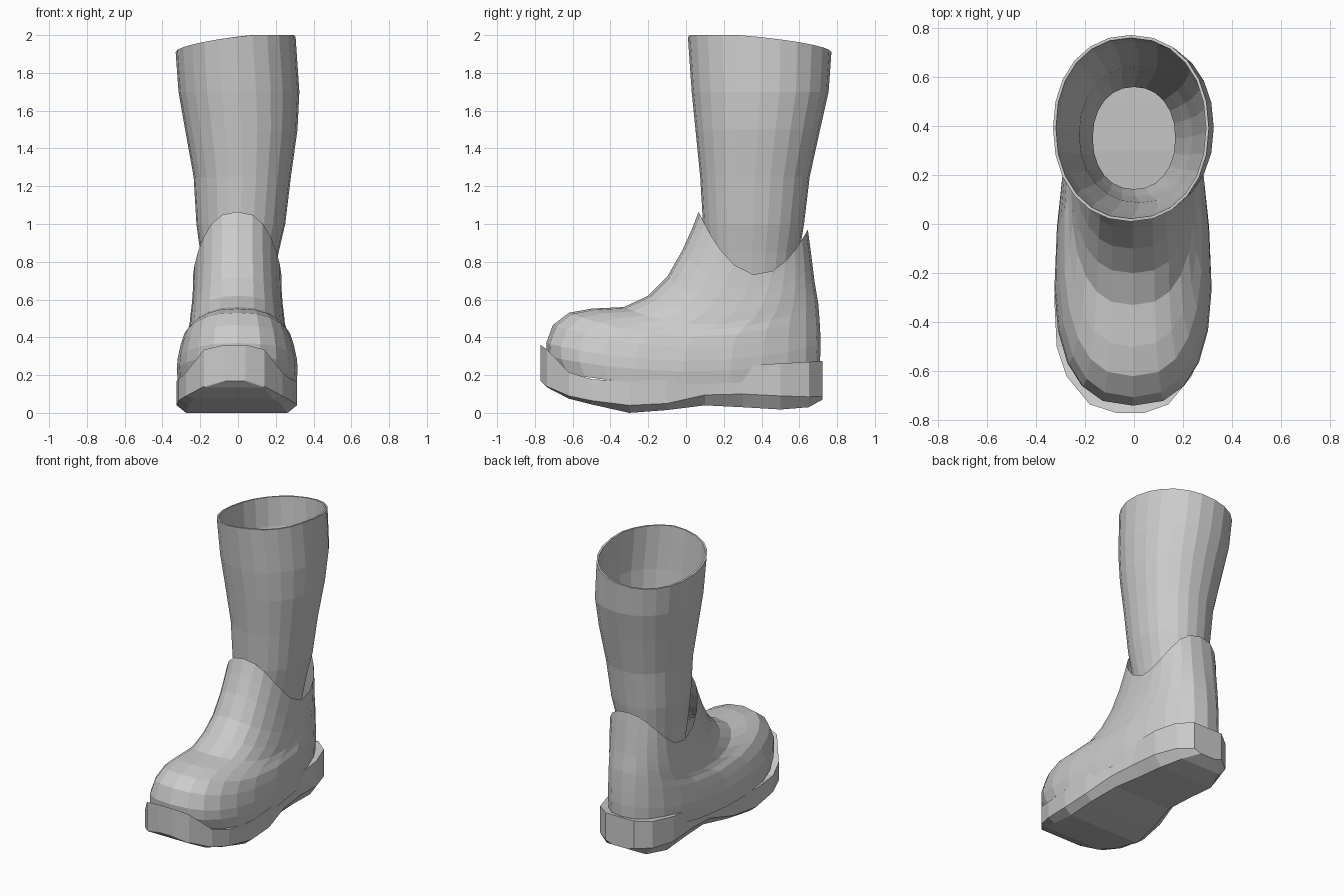
import bpy, bmesh
from math import sin, cos, pi

if "Cube" in bpy.data.objects:
    bpy.data.objects.remove(bpy.data.objects["Cube"])

SIDES = 24


def lerp(a, b, t):
    return a + (b - a) * t


def spow(v, e):
    return (abs(v) ** e) * (1 if v >= 0 else -1)


def loft(name, rings, cap=False):
    """Join closed rings of equal length into one flat-shaded mesh."""
    bm = bmesh.new()
    rows = [[bm.verts.new(p) for p in ring] for ring in rings]
    n = len(rows[0])
    for a, b in zip(rows, rows[1:]):
        for i in range(n):
            j = (i + 1) % n
            bm.faces.new((a[i], a[j], b[j], b[i]))
    if cap:
        bm.faces.new(rows[0])
        bm.faces.new(rows[-1])
    bmesh.ops.recalc_face_normals(bm, faces=bm.faces)
    mesh = bpy.data.meshes.new(name)
    bm.to_mesh(mesh)
    bm.free()
    obj = bpy.data.objects.new(name, mesh)
    bpy.context.collection.objects.link(obj)
    return obj


# Shaft: oval rings from the tilted rim down into the ankle (z, x left, x right, y front, y back)
shaft_levels = [
    (1.95, -.33, .305, .01, .77),
    (1.70, -.315, .325, .03, .755),
    (1.50, -.28, .315, .05, .71),
    (1.25, -.235, .28, .075, .655),
    (1.00, -.22, .25, .09, .625),
    (0.85, -.20, .215, .10, .60),
    (0.66, -.18, .18, .13, .57),
]


def shaft_ring(k, z, xl, xr, yf, yb):
    pts = []
    for i in range(SIDES):
        a = 2 * pi * i / SIDES
        s, c = spow(sin(a), .93), spow(cos(a), .93)
        tilt = .04 * s + .04 * c if k == 0 else 0
        pts.append((lerp(xl, xr, (1 + s) / 2), lerp(yf, yb, (1 - c) / 2),
                    min(z + tilt, 2.0)))
    return pts


shaft = loft("shaft", [shaft_ring(k, *lv) for k, lv in enumerate(shaft_levels)])
wall = shaft.modifiers.new("wall", 'SOLIDIFY')
wall.thickness = .012
wall.offset = -1

# Foot upper: rings fanning from the welt to the dipped ankle collar
# (y front, z front, y back, z back, side dip, width front, width back)
foot_rings = [
    (-.70, .22, .70, .22, .07, .36, .245),
    (-.735, .30, .71, .28, .07, .365, .255),
    (-.74, .37, .713, .36, .09, .355, .26),
    (-.705, .465, .71, .45, .11, .33, .26),
    (-.62, .53, .705, .52, .12, .30, .26),
    (-.50, .552, .70, .58, .13, .27, .255),
    (-.33, .56, .69, .64, .13, .255, .25),
    (-.20, .62, .68, .70, .14, .25, .245),
    (-.10, .72, .67, .78, .17, .24, .24),
    (-.02, .86, .66, .86, .21, .232, .238),
    (.03, .97, .652, .92, .24, .23, .237),
    (.067, 1.065, .645, .97, .285, .23, .237),
]


def foot_ring(yf, zf, yb, zb, dip, wf, wb):
    pts = []
    for i in range(SIDES):
        a = 2 * pi * i / SIDES
        s, c = spow(sin(a), .78), spow(cos(a), .78)
        t = (1 - c) / 2
        z = lerp(zf, zb, t) - dip * (1 - c * c)
        pts.append((s * lerp(wf, wb, t) - .004, lerp(yf, yb, t), z))
    return pts


loft("foot_upper", [foot_ring(*r) for r in foot_rings])

# Sole: cross-sections from toe to heel (y, x left, x right, z top, z wall foot, z tread)
sole_stations = [
    (-.77, -.07, .04, .36, .172, .17),
    (-.735, -.18, .14, .335, .14, .135),
    (-.62, -.275, .235, .215, .09, .075),
    (-.50, -.315, .28, .178, .065, .045),
    (-.30, -.325, .312, .167, .04, .0),
    (-.10, -.295, .31, .178, .05, .015),
    (.10, -.25, .28, .225, .095, .04),
    (.30, -.25, .26, .25, .10, .03),
    (.50, -.255, .25, .262, .09, .018),
    (.65, -.20, .20, .27, .085, .03),
    (.722, -.11, .11, .275, .088, .07),
]


def sole_section(y, xl, xr, zt, zw, zb):
    inset = .05 if zw - zb > .01 else .005
    return [(xl, y, zt), (xr, y, zt), (xr, y, zw),
            (xr - inset, y, zb), (xl + inset, y, zb), (xl, y, zw)]


loft("sole", [sole_section(*s) for s in sole_stations], cap=True)
